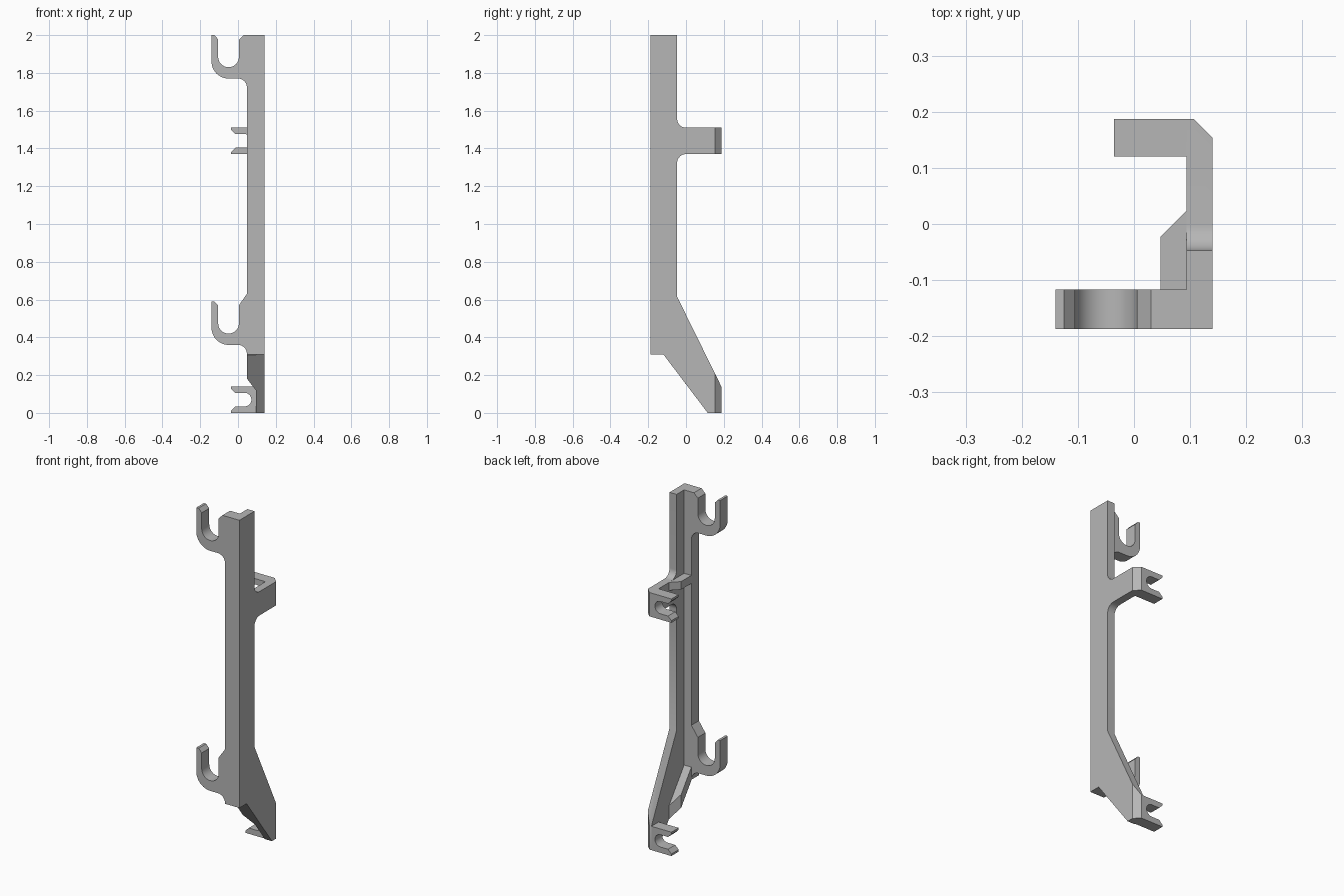
import bpy, bmesh
from math import cos, sin, radians
from mathutils import Vector

cube = bpy.data.objects.get("Cube")
if cube:
    bpy.data.objects.remove(cube, do_unlink=True)

grey = bpy.data.materials.new("plain grey")
grey.use_nodes = True
COLOUR = (0.47, 0.47, 0.47, 1)
grey.diffuse_color = COLOUR
grey.node_tree.nodes["Principled BSDF"].inputs["Base Color"].default_value = COLOUR

# Shared dimensions
INNER, MID, OUTER = 0.047, 0.094, 0.14      # x of rib edge, side plate, outer face
FRONT, WEB, BACK = -0.187, -0.117, 0.187    # y of front face, front plate back, rear face


def arc(cx, cz, r, start, end, n=12):
    angles = [radians(start + (end - start) * i / n) for i in range(n + 1)]
    return [(cx + r * cos(a), cz + r * sin(a)) for a in angles]


def extrude(name, profile, axis, low, high, cuts=()):
    """Extrude a closed 2D profile along an axis, then trim with (point, normal) planes."""
    def place(p, d):
        u, v = p
        return {"x": (d, u, v), "y": (u, d, v), "z": (u, v, d)}[axis]
    bm = bmesh.new()
    face = bm.faces.new([bm.verts.new(place(p, low)) for p in profile])
    grown = bmesh.ops.extrude_face_region(bm, geom=[face], use_keep_orig=True)
    shift = Vector(place((0, 0), high - low))
    bmesh.ops.translate(bm, vec=shift, verts=[g for g in grown["geom"] if isinstance(g, bmesh.types.BMVert)])
    for point, normal in cuts:
        geom = bm.verts[:] + bm.edges[:] + bm.faces[:]
        cut = bmesh.ops.bisect_plane(bm, geom=geom, plane_co=point, plane_no=normal, clear_outer=True)
        rim = [g for g in cut["geom_cut"] if isinstance(g, bmesh.types.BMEdge)]
        bmesh.ops.holes_fill(bm, edges=rim)
    bmesh.ops.recalc_face_normals(bm, faces=bm.faces[:])
    mesh = bpy.data.meshes.new(name)
    bm.to_mesh(mesh)
    bm.free()
    mesh.materials.append(grey)
    obj = bpy.data.objects.new(name, mesh)
    bpy.context.collection.objects.link(obj)
    bpy.ops.object.select_all(action="DESELECT")
    obj.select_set(True)
    bpy.context.view_layer.objects.active = obj
    bpy.ops.object.shade_smooth_by_angle(angle=radians(30))
    return obj


def hook(top):
    """Outline of one hook, from the slot round to the fillet under it."""
    return (arc(-0.05, top - 0.115, 0.055, 0, -180, 20)
            + [(-0.105, top - 0.022), (-0.125, top), (-0.14, top)]
            + arc(-0.05, top - 0.14, 0.09, 180, 270)
            + arc(0, top - 0.277, INNER, 90, 0))


# Front plate with two hooks
front = [(MID, 2), (0.03, 2), (0.005, 1.975)] + hook(2)
front += [(INNER, 0.63), (0.005, 0.57)] + hook(0.59) + [(INNER, 0.31), (MID, 0.31)]
extrude("front_plate_with_hooks", front, "y", FRONT, WEB)

# Side plate with upper arm, sloping foot and chamfered rear corner
side = [(FRONT, 2), (-0.047, 2)]
side += arc(0, 1.557, 0.047, 180, 270) + [(BACK, 1.51), (BACK, 1.37)]
side += arc(0, 1.323, 0.047, 90, 180)
side += [(-0.047, 0.615), (BACK, 0.14), (BACK, 0), (0.115, 0), (-0.12, 0.31), (FRONT, 0.31)]
extrude("side_plate", side, "x", MID, OUTER, [((OUTER, 0.154, 0), (1, 1, 0))])

# Rear clips: forked plates with a round-ended slot
for name, z in (("upper_clip", 1.37), ("lower_clip", 0)):
    slot = arc(0.035, z + 0.07, 0.036, -90, 90, 20)
    fork = [(MID, z), (-0.036, z), (-0.036, z + 0.012), (-0.014, z + 0.034)] + slot
    fork += [(-0.014, z + 0.106), (-0.036, z + 0.128), (-0.036, z + 0.14), (MID, z + 0.14)]
    extrude(name, fork, "y", 0.12, BACK)

# Ribs bracing the side plate, both with a bevelled rear end
bevel = [((INNER, -0.023, 0), (-1, 1, 0))]
upper = [(WEB, 1.463), (0.024, 1.463), (0.024, 1.51), (WEB, 1.51)]
extrude("upper_rib", upper, "x", INNER, MID, bevel)
lower = [(WEB, 0.306), (0.024, 0.12), (0.024, 0.198), (WEB, 0.384)]
extrude("lower_rib", lower, "x", INNER, MID, bevel)
